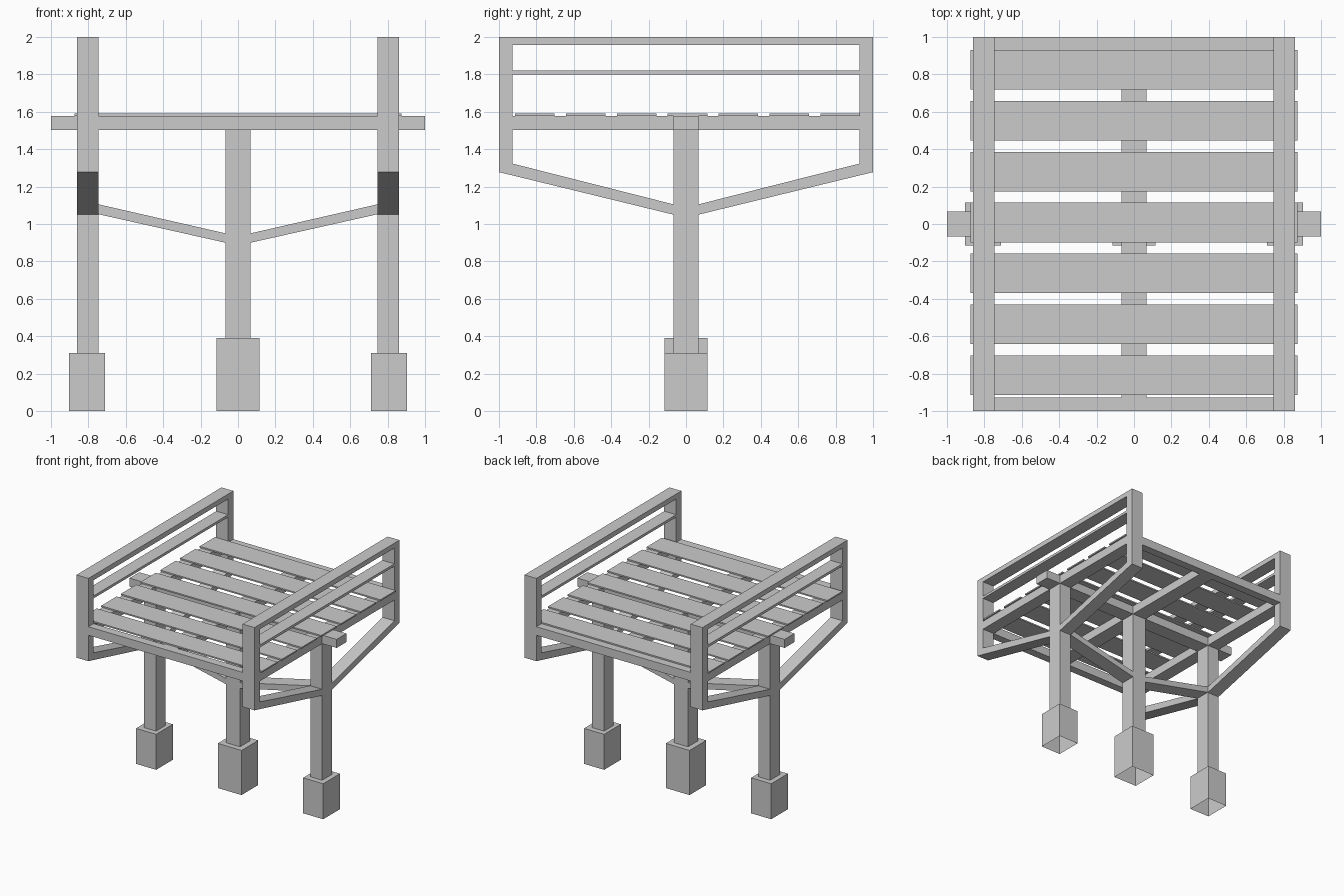
import bpy, bmesh

if "Cube" in bpy.data.objects:
    bpy.data.objects.remove(bpy.data.objects["Cube"])


def finish(name, bm):
    bmesh.ops.recalc_face_normals(bm, faces=bm.faces)
    me = bpy.data.meshes.new(name)
    bm.to_mesh(me)
    bm.free()
    ob = bpy.data.objects.new(name, me)
    bpy.context.collection.objects.link(ob)
    return ob


def prism(name, pts, axis, lo, hi):
    """Extrude a 2D outline (horizontal, z) along the x or y axis."""
    bm = bmesh.new()
    def at(p, t):
        return (t, p[0], p[1]) if axis == 'x' else (p[0], t, p[1])
    a = [bm.verts.new(at(p, lo)) for p in pts]
    b = [bm.verts.new(at(p, hi)) for p in pts]
    bm.faces.new(a)
    bm.faces.new(b[::-1])
    n = len(pts)
    for i in range(n):
        bm.faces.new((a[i], a[(i + 1) % n], b[(i + 1) % n], b[i]))
    return finish(name, bm)


def box(name, x0, x1, y0, y1, z0, z1):
    return prism(name, [(x0, z0), (x1, z0), (x1, z1), (x0, z1)], 'y', y0, y1)


def footing(name, cx, hx, hy, h):
    """Concrete block, open underneath."""
    ob = box(name, cx - hx, cx + hx, -hy, hy, 0, h)
    bm = bmesh.new()
    bm.from_mesh(ob.data)
    bottom = [f for f in bm.faces if f.calc_center_median().z < 1e-4]
    bmesh.ops.delete(bm, geom=bottom, context='FACES_ONLY')
    bm.to_mesh(ob.data)
    bm.free()


XI, XO = 0.745, 0.86     # inner and outer face of the side frames
YI = 0.928               # inner face of the corner posts
P = 0.067                # half width of main timbers
Z0, Z1 = 1.503, 1.578    # floor beam level

# Centre post and footing
footing("centre_footing", 0, 0.115, 0.115, 0.39)
box("centre_post", -P, P, -P, P, 0.39, Z0)

# Floor beams
box("cross_beam", -1, 1, -P, P, Z0, Z1)
for s, tag in ((-1, "front"), (1, "back")):
    y0, y1 = sorted((s * P, s * YI))
    box(tag + "_centre_joist", -P, P, y0, y1, Z0, Z1)
    y0, y1 = sorted((s * YI, s * 1.0))
    box(tag + "_end_beam", -XI, XI, y0, y1, Z0, Z1)

# Side posts, railings and braces
for s, side in ((-1, "left"), (1, "right")):
    x0, x1 = sorted((s * XI, s * XO))
    footing(side + "_footing", s * 0.807, 0.097, 0.115, 0.31)
    box(side + "_post", x0, x1, -P, P, 0.31, Z0)
    box(side + "_top_rail", x0, x1, -YI, YI, 1.957, 2.0)
    box(side + "_middle_rail", x0, x1, -YI, YI, 1.798, 1.82)
    prism(side + "_brace",
          [(s * P, 0.90), (s * XI, 1.052), (s * XI, 1.105), (s * P, 0.95)],
          'y', -P, P)
    for t, end in ((-1, "front"), (1, "back")):
        tag = side + "_" + end
        y0, y1 = sorted((t * P, t * YI))
        box(tag + "_floor_beam", x0, x1, y0, y1, Z0, Z1)
        # corner post with its bottom cut to the slope of the brace
        prism(tag + "_corner_post",
              [(t * YI, 1.26), (t, 1.277), (t, 2.0), (t * YI, 2.0)], 'x', x0, x1)
        prism(tag + "_diagonal",
              [(t * P, 1.05), (t * YI, 1.26), (t * YI, 1.323), (t * P, 1.105)],
              'x', x0, x1)

# Floor slats
for i in range(7):
    c = 0.008 + (i - 3) * 0.272
    box("slat_%d" % (i + 1), -0.873, 0.873, c - 0.106, c + 0.106, Z1, 1.59)
